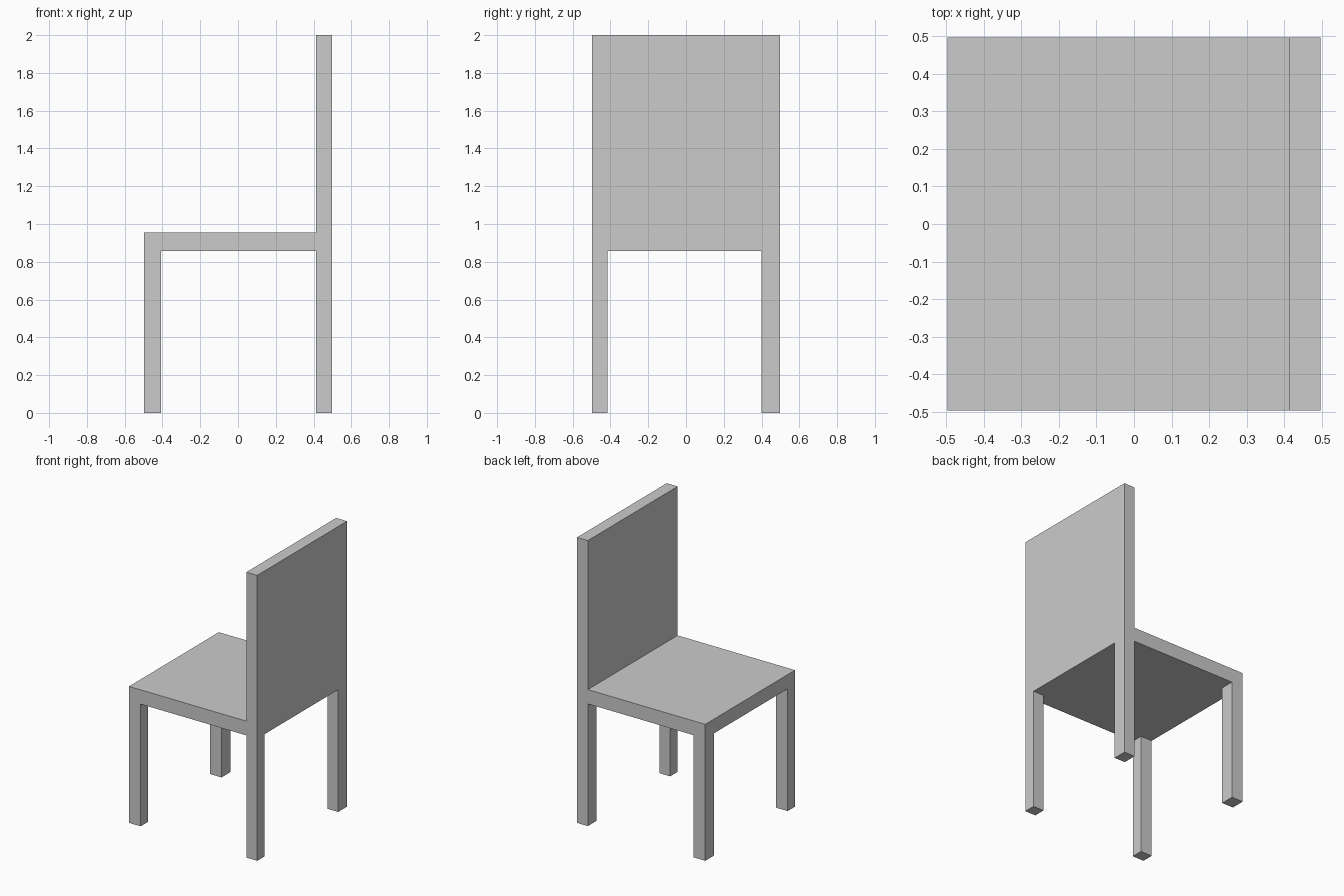
import bpy, bmesh

if "Cube" in bpy.data.objects:
    bpy.data.objects.remove(bpy.data.objects["Cube"])

# Grid lines in plan: outer edges and inner faces of the legs
XS = [-0.497, -0.407, 0.413, 0.497]
YS = [-0.497, -0.415, 0.399, 0.497]
SEAT_BOTTOM, SEAT_TOP, HEIGHT = 0.856, 0.956, 2.0

bm = bmesh.new()


def extrude(faces, dz):
    geom = bmesh.ops.extrude_face_region(bm, geom=faces)["geom"]
    verts = [g for g in geom if isinstance(g, bmesh.types.BMVert)]
    bmesh.ops.translate(bm, verts=verts, vec=(0, 0, dz))


def faces_at(z, test):
    return [f for f in bm.faces
            if abs(f.normal.z) > 0.9
            and abs(f.calc_center_median().z - z) < 1e-4
            and test(f.calc_center_median())]


# Seat slab: 3 x 3 cells in plan, thickened upwards
v = [[bm.verts.new((x, y, SEAT_BOTTOM)) for y in YS] for x in XS]
for i in range(3):
    for j in range(3):
        bm.faces.new((v[i][j], v[i + 1][j], v[i + 1][j + 1], v[i][j + 1]))
extrude(list(bm.faces), SEAT_TOP - SEAT_BOTTOM)
bmesh.ops.recalc_face_normals(bm, faces=bm.faces)
bm.normal_update()

# Four legs: corner cells pulled down to the floor
extrude(faces_at(SEAT_BOTTOM,
                 lambda c: not (XS[1] < c.x < XS[2]) and not (YS[1] < c.y < YS[2])),
        -SEAT_BOTTOM)
bm.normal_update()

# Backrest: the strip of cells on the +x side pulled up
extrude(faces_at(SEAT_TOP, lambda c: c.x > XS[2]), HEIGHT - SEAT_TOP)

# Merge coplanar cells into clean flat faces
bmesh.ops.recalc_face_normals(bm, faces=bm.faces)
bmesh.ops.dissolve_limit(bm, angle_limit=0.01, verts=bm.verts, edges=bm.edges)

mesh = bpy.data.meshes.new("chair")
bm.to_mesh(mesh)
bm.free()
bpy.context.collection.objects.link(bpy.data.objects.new("chair", mesh))
